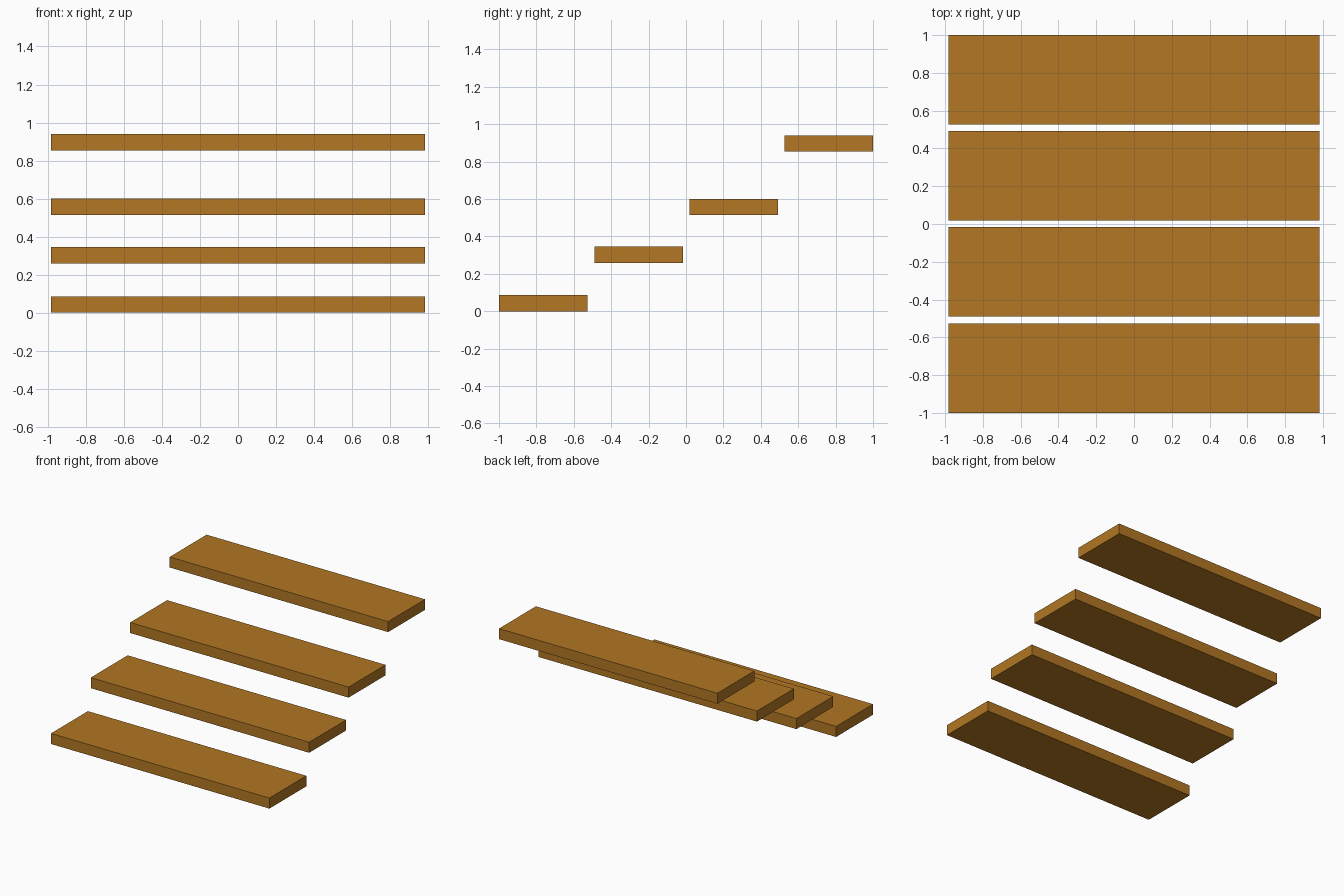
import bpy
import bmesh
from mathutils import Matrix, Vector

if "Cube" in bpy.data.objects:
    bpy.data.objects.remove(bpy.data.objects["Cube"])

# One wood colour for every board
wood = bpy.data.materials.new("warm_brown_wood")
wood.diffuse_color = (0.445, 0.184, 0.017, 1.0)
wood.use_nodes = True
wood.node_tree.nodes["Principled BSDF"].inputs["Base Color"].default_value = wood.diffuse_color

LENGTH, DEPTH, THICK = 1.966, 0.474, 0.086


def add_step(name, y, z):
    """Flat plank centred on x, with its centre at y and its underside at z."""
    bm = bmesh.new()
    bmesh.ops.create_cube(bm, size=1.0, matrix=Matrix.Diagonal((LENGTH, DEPTH, THICK, 1)))
    mesh = bpy.data.meshes.new(name)
    bm.to_mesh(mesh)
    bm.free()
    mesh.materials.append(wood)
    obj = bpy.data.objects.new(name, mesh)
    obj.location = Vector((0, y, z + THICK / 2))
    bpy.context.collection.objects.link(obj)


# Four floating stair treads rising towards the back
treads = [(-0.763, 0.0), (-0.252, 0.259), (0.255, 0.514), (0.763, 0.853)]
for i, (y, z) in enumerate(treads, 1):
    add_step(f"stair_tread_{i}", y, z)
